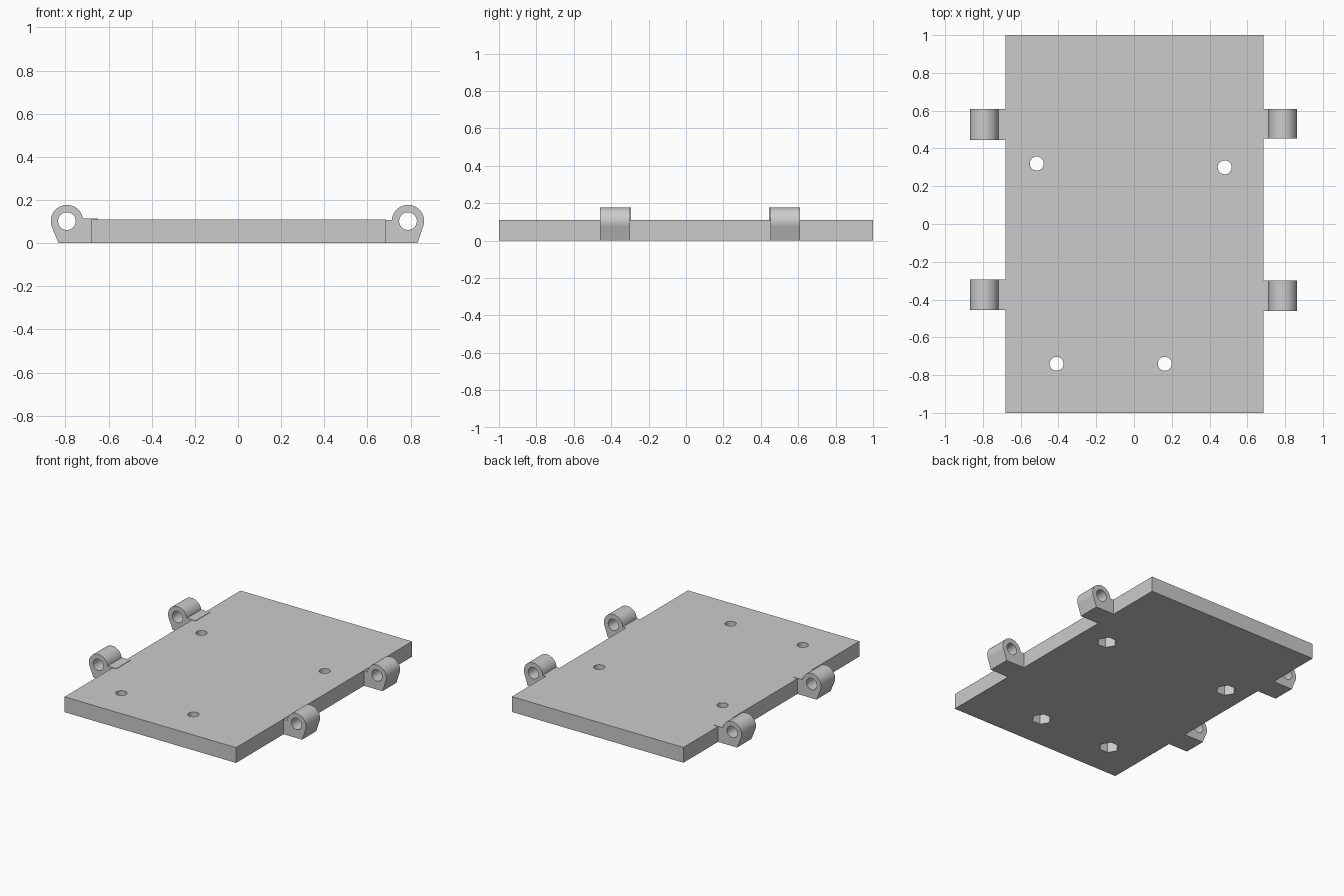
import bpy
import bmesh
from math import cos, sin, radians

if "Cube" in bpy.data.objects:
    bpy.data.objects.remove(bpy.data.objects["Cube"], do_unlink=True)

grey = bpy.data.materials.new("plain grey")
grey.use_nodes = True
COLOUR = (0.6, 0.6, 0.6, 1)
grey.diffuse_color = COLOUR
grey.node_tree.nodes["Principled BSDF"].inputs["Base Color"].default_value = COLOUR


def prism(name, outline, direction):
    """Extrude a closed 3D outline along a direction."""
    bm = bmesh.new()
    face = bm.faces.new([bm.verts.new(p) for p in outline])
    new = bmesh.ops.extrude_face_region(bm, geom=[face])["geom"]
    verts = [v for v in new if isinstance(v, bmesh.types.BMVert)]
    bmesh.ops.translate(bm, verts=verts, vec=direction)
    bmesh.ops.recalc_face_normals(bm, faces=bm.faces)
    mesh = bpy.data.meshes.new(name)
    bm.to_mesh(mesh)
    bm.free()
    mesh.materials.append(grey)
    obj = bpy.data.objects.new(name, mesh)
    bpy.context.collection.objects.link(obj)
    return obj


def ring(radius, count):
    return [(radius * cos(radians(360 * i / count)),
             radius * sin(radians(360 * i / count))) for i in range(count)]


def cut(target, cutter):
    """Subtract the cutter, apply the result and drop the cutter."""
    mod = target.modifiers.new("cut", "BOOLEAN")
    mod.operation = "DIFFERENCE"
    mod.solver = "EXACT"
    mod.object = cutter
    bpy.context.view_layer.objects.active = target
    bpy.ops.object.modifier_apply(modifier=mod.name)
    bpy.data.objects.remove(cutter, do_unlink=True)


def smooth(obj):
    bpy.ops.object.select_all(action="DESELECT")
    obj.select_set(True)
    bpy.context.view_layer.objects.active = obj
    bpy.ops.object.shade_smooth_by_angle(angle=radians(30))


# Base plate with screw holes and hexagonal nut pockets underneath
THICK = 0.11
LEFT, RIGHT = 0.685, -0.68
plate = prism("base_plate",
              [(RIGHT, -1, 0), (LEFT, -1, 0), (LEFT, 1, 0), (RIGHT, 1, 0)],
              (0, 0, THICK))
for hx, hy in [(-0.515, 0.32), (0.48, 0.30), (-0.41, -0.74), (0.163, -0.74)]:
    for radius, sides, depth in [(0.037, 32, 0.3), (0.066, 6, 0.17)]:
        outline = [(hx + a, hy + b, -0.1) for a, b in ring(radius, sides)]
        cut(plate, prism("cutter", outline, (0, 0, depth)))
smooth(plate)


# Hinge lugs: round eye on a tapered foot, joined to the plate by a neck
def lug(name, side, axis_x, neck_x, neck_z, y0, y1):
    axis_z, radius = 0.102, 0.075
    profile = [(neck_x, 0), (side * 0.832, 0)]
    for i in range(41):
        a = radians(-25 + 198 * i / 40)
        profile.append((axis_x + side * radius * cos(a), axis_z + radius * sin(a)))
    profile += [(axis_x - side * radius, neck_z), (neck_x, neck_z)]
    obj = prism(name, [(x, y0, z) for x, z in profile], (0, y1 - y0, 0))
    hole = [(axis_x + a, y0 - 0.1, axis_z + b) for a, b in ring(0.041, 40)]
    cut(obj, prism("cutter", hole, (0, y1 - y0 + 0.2, 0)))
    smooth(obj)


lug("front_left_lug", 1, 0.788, 0.67, 0.107, -0.46, -0.30)
lug("back_left_lug", 1, 0.788, 0.67, 0.107, 0.453, 0.61)
lug("front_right_lug", -1, -0.793, -0.65, 0.113, -0.455, -0.295)
lug("back_right_lug", -1, -0.793, -0.65, 0.113, 0.445, 0.608)
